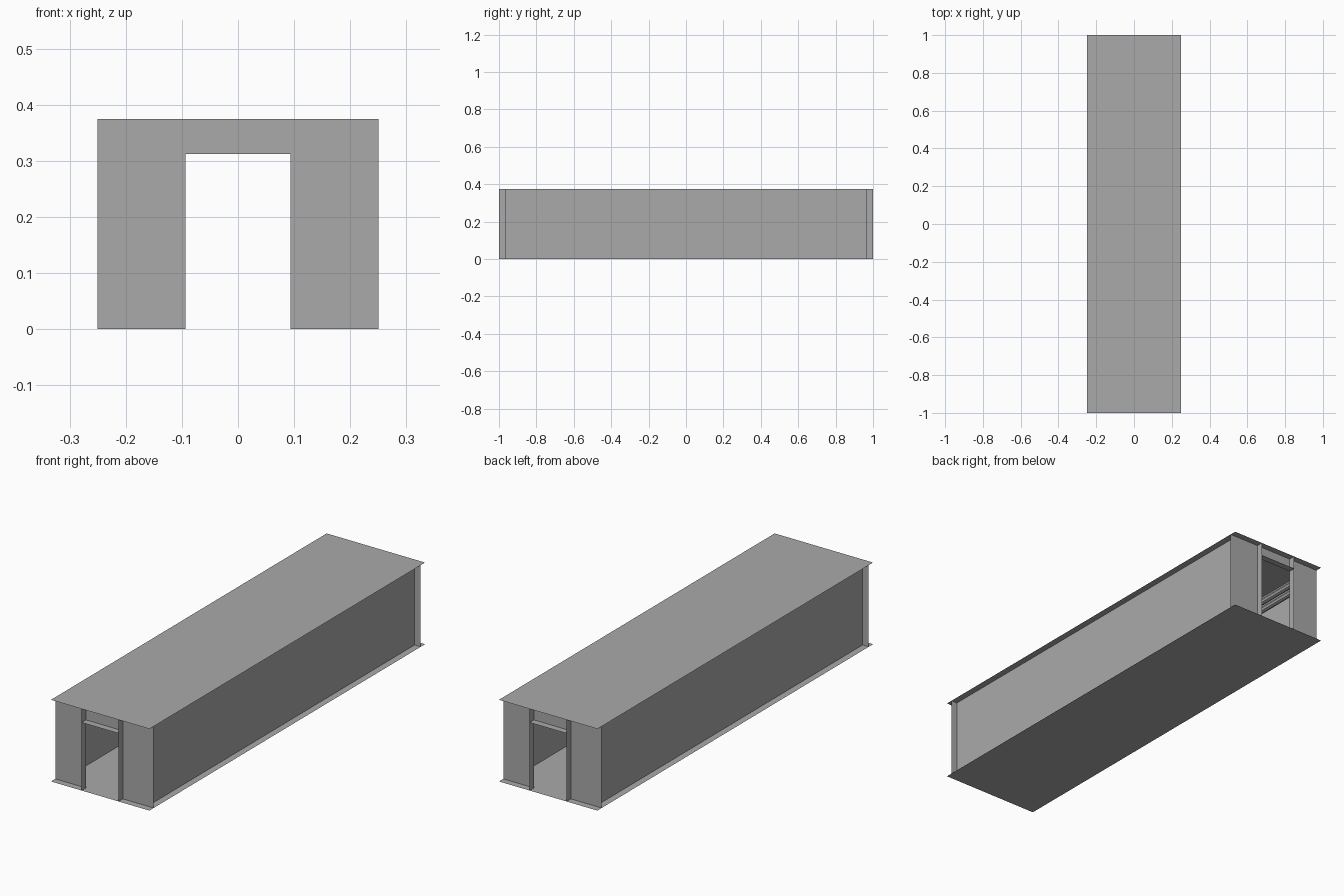
import bpy
import math
from mathutils import Vector

cube = bpy.data.objects.get("Cube")
if cube:
    bpy.data.objects.remove(cube, do_unlink=True)

HALF_W, HALF_L, HEIGHT = 0.25, 1.0, 0.375
STEP = 0.03125                    # overhang of floor and roof
WALL_X, WALL_Y = HALF_W - STEP, HALF_L - STEP
DOOR_X, DOOR_Z = 0.09375, 0.3125

grey = bpy.data.materials.new("plain_grey")
grey.use_nodes = True
colour = (0.4, 0.4, 0.4, 1)
grey.diffuse_color = colour
grey.node_tree.nodes["Principled BSDF"].inputs["Base Color"].default_value = colour


def sheet(name, corner, u, v):
    """Flat panel spanned from a corner by two edge vectors."""
    c, u, v = Vector(corner), Vector(u), Vector(v)
    mesh = bpy.data.meshes.new(name)
    mesh.from_pydata([c, c + u, c + u + v, c + v], [], [(0, 1, 2, 3)])
    mesh.materials.append(grey)
    obj = bpy.data.objects.new(name, mesh)
    bpy.context.collection.objects.link(obj)
    return obj


def pipe(name, x, z, radius):
    """Round pipe running the length of the hall."""
    bpy.ops.mesh.primitive_cylinder_add(vertices=8, radius=radius, depth=2 * WALL_Y,
                                        location=(x, 0, z), rotation=(math.pi / 2, 0, 0))
    obj = bpy.context.object
    obj.name = name
    obj.data.materials.append(grey)


# Floor and roof
sheet("floor", (-HALF_W, -HALF_L, 0), (2 * HALF_W, 0, 0), (0, 2 * HALF_L, 0))
sheet("roof", (-HALF_W, -HALF_L, HEIGHT), (2 * HALF_W, 0, 0), (0, 2 * HALF_L, 0))

# Long walls with pipes under the ceiling
for side, s in (("left", 1), ("right", -1)):
    sheet(side + "_wall", (s * WALL_X, -s * WALL_Y, 0), (0, s * 2 * WALL_Y, 0), (0, 0, HEIGHT))
    pipe(side + "_upper_pipe", s * 0.19, 0.325, 0.014)
    pipe(side + "_lower_pipe", s * 0.19, 0.283, 0.014)

# End walls with a doorway and its projecting frame
for end, e in (("front", -1), ("back", 1)):
    y = e * WALL_Y
    for side, s in (("left", 1), ("right", -1)):
        sheet(f"{end}_{side}_panel", (s * DOOR_X, y, 0),
              (s * (HALF_W - DOOR_X), 0, 0), (0, 0, HEIGHT))
        sheet(f"{end}_{side}_jamb", (s * DOOR_X, y, 0), (0, e * STEP, 0), (0, 0, HEIGHT))
    sheet(end + "_door_header", (-DOOR_X, y, DOOR_Z),
          (2 * DOOR_X, 0, 0), (0, 0, HEIGHT - DOOR_Z))
    sheet(end + "_lintel", (-DOOR_X, y, DOOR_Z), (2 * DOOR_X, 0, 0), (0, e * STEP, 0))
